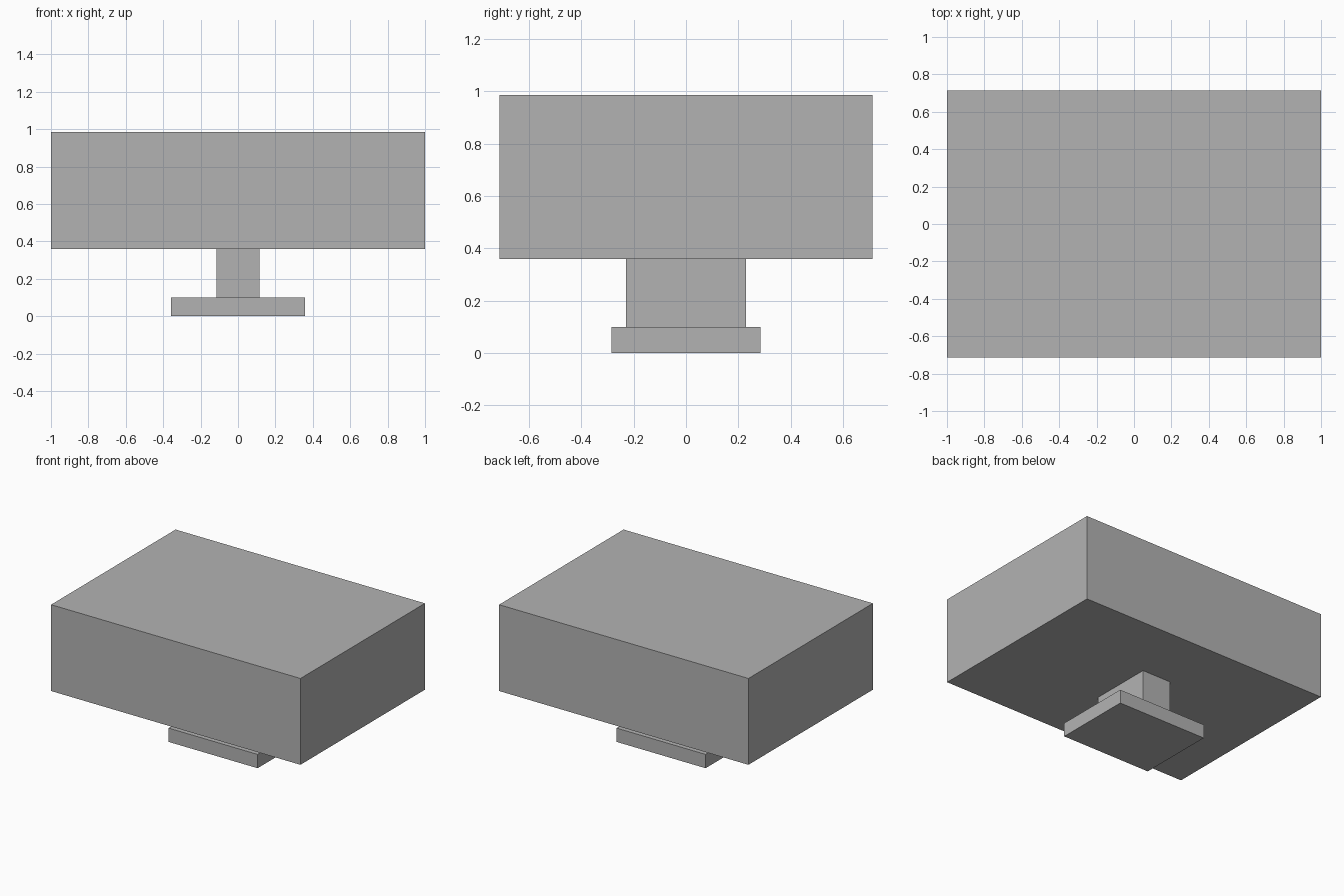
import bpy

default_cube = bpy.data.objects.get("Cube")
if default_cube:
    bpy.data.objects.remove(default_cube, do_unlink=True)

# Single plain grey
grey = bpy.data.materials.new("plain_grey")
grey.use_nodes = True
colour = (0.45, 0.45, 0.45, 1)
grey.diffuse_color = colour
grey.node_tree.nodes["Principled BSDF"].inputs["Base Color"].default_value = colour


def box(name, width, depth, bottom, top):
    """Centred box spanning bottom to top in z."""
    bpy.ops.mesh.primitive_cube_add(size=1, location=(0, 0, (bottom + top) / 2))
    part = bpy.context.object
    part.name = name
    part.scale = (width, depth, top - bottom)
    bpy.ops.object.transform_apply(location=False, rotation=False, scale=True)
    part.data.materials.append(grey)
    return part


# Foot, stem and large block, stacked from the ground up
box("base_plate", 0.714, 0.571, 0, 0.1)
box("stem", 0.229, 0.457, 0.1, 0.36)
box("upper_block", 2, 1.426, 0.36, 0.986)
